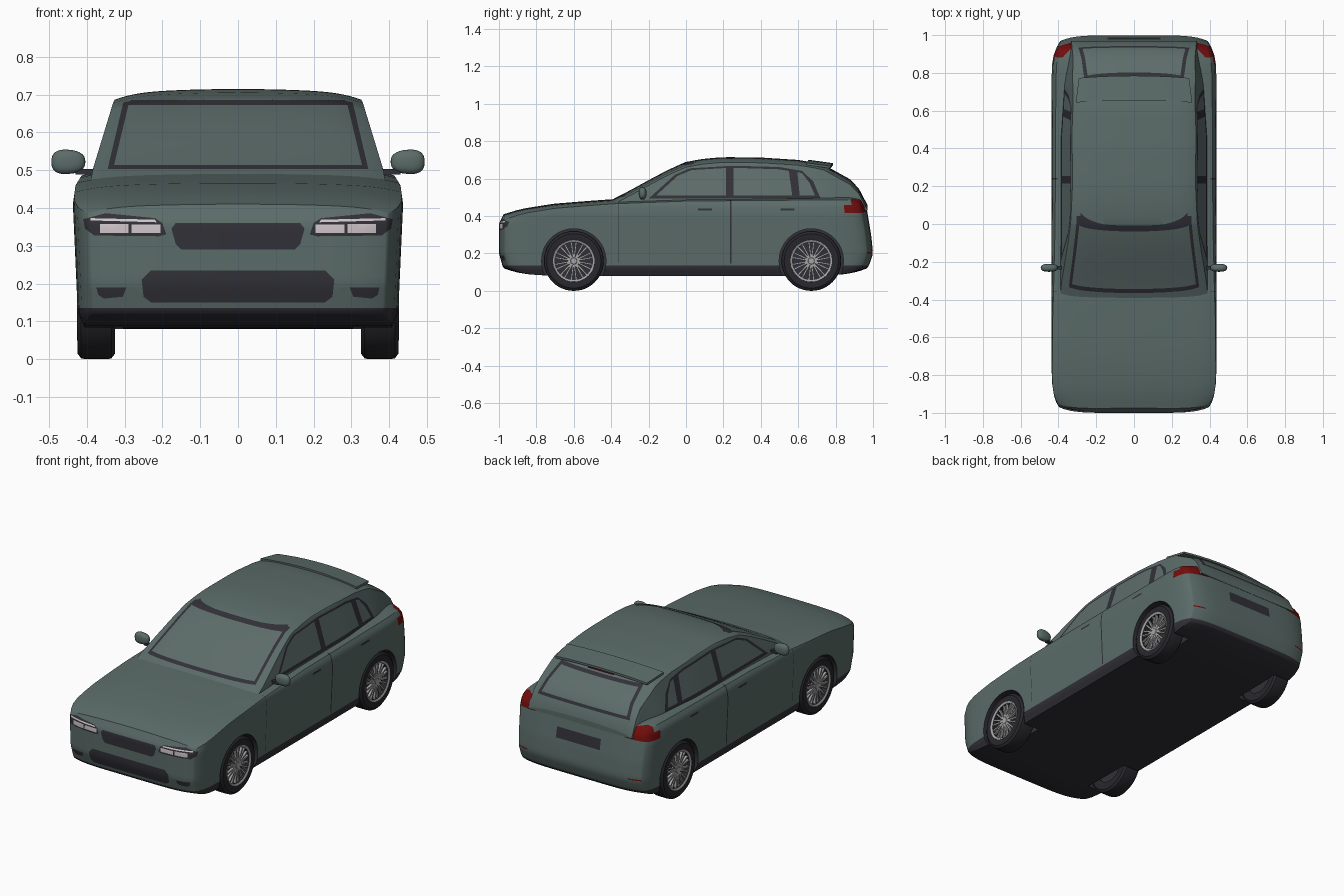
import bpy, bmesh
from math import pi, sin, radians
from mathutils import Vector, Matrix

old = bpy.data.objects.get("Cube")
if old:
    bpy.data.objects.remove(old, do_unlink=True)

COLOURS = {
    "body_paint": (0.105, 0.150, 0.140),
    "window_glass": (0.110, 0.152, 0.143),
    "dark_trim": (0.030, 0.030, 0.038),
    "tyre_rubber": (0.021, 0.021, 0.026),
    "silver": (0.38, 0.38, 0.38),
    "lamp_white": (0.62, 0.56, 0.58),
    "lamp_red": (0.17, 0.004, 0.004),
}
MATS = []
for mat_name, rgb in COLOURS.items():
    m = bpy.data.materials.new(mat_name)
    m.use_nodes = True
    m.diffuse_color = (*rgb, 1)
    m.node_tree.nodes["Principled BSDF"].inputs["Base Color"].default_value = (*rgb, 1)
    MATS.append(m)
PAINT, GLASS, TRIM, TYRE, SILVER, WHITE, RED = range(len(MATS))


def curve(x, pts):
    """Piecewise linear profile."""
    if x <= pts[0][0]:
        return pts[0][1]
    for (a, p), (b, q) in zip(pts, pts[1:]):
        if x <= b:
            return p + (q - p) * (x - a) / (b - a)
    return pts[-1][1]


def block(shape, cuts=23):
    """Gridded cube whose points are moved by a shape function."""
    bm = bmesh.new()
    bmesh.ops.create_cube(bm, size=2)
    bmesh.ops.subdivide_edges(bm, edges=bm.edges[:], cuts=cuts, use_grid_fill=True)
    for v in bm.verts:
        v.co = shape(*v.co)
    return bm


def paint(bm, outline, axis, sign, mat, limit=0.15):
    """Cut a convex outline into the faces looking along an axis and colour it."""
    bm.normal_update()
    a, b = [i for i in range(3) if i != axis]
    lo = [min(p[i] for p in outline) for i in (0, 1)]
    hi = [max(p[i] for p in outline) for i in (0, 1)]
    faces = []
    for f in bm.faces:
        if f.normal[axis] * sign > limit:
            box = [[v.co[i] for v in f.verts] for i in (a, b)]
            if all(max(box[i]) > lo[i] and min(box[i]) < hi[i] for i in (0, 1)):
                faces.append(f)
    mid = [sum(p[i] for p in outline) / len(outline) for i in (0, 1)]
    for p, q in zip(outline, outline[1:] + outline[:1]):
        n, co = Vector(), Vector()
        n[a], n[b] = p[1] - q[1], q[0] - p[0]
        co[a], co[b] = p
        if n[a] * (mid[0] - p[0]) + n[b] * (mid[1] - p[1]) < 0:
            n.negate()
        edges = {e for f in faces for e in f.edges}
        verts = {v for f in faces for v in f.verts}
        cut = bmesh.ops.bisect_plane(bm, geom=faces + list(edges) + list(verts), dist=1e-5,
                                     plane_co=co, plane_no=n)["geom"]
        faces = [f for f in cut if isinstance(f, bmesh.types.BMFace)
                 and (f.calc_center_median() - co).dot(n) > 0]
    for f in faces:
        f.material_index = mat


def rect(x0, x1, z0, z1):
    return [(x0, z0), (x1, z0), (x1, z1), (x0, z1)]


def paint_pair(bm, outline, axis, sign, mat):
    """Paint an outline and its mirror image across the car's centre."""
    for s in (1, -1):
        paint(bm, [(s * x, z) for x, z in outline], axis, sign, mat)


def smooth(obj):
    bpy.ops.object.select_all(action='DESELECT')
    obj.select_set(True)
    bpy.context.view_layer.objects.active = obj
    bpy.ops.object.shade_smooth_by_angle(angle=radians(35))


def make(name, bm, mat=None):
    if mat is not None:
        for f in bm.faces:
            f.material_index = mat
    bmesh.ops.recalc_face_normals(bm, faces=bm.faces[:])
    mesh = bpy.data.meshes.new(name)
    bm.to_mesh(mesh)
    bm.free()
    for m in MATS:
        mesh.materials.append(m)
    obj = bpy.data.objects.new(name, mesh)
    bpy.context.collection.objects.link(obj)
    smooth(obj)
    return obj


def box(bm, size, matrix):
    return bmesh.ops.create_cube(bm, size=1, matrix=matrix @ Matrix.Diagonal((*size, 1)))


# Lower body
DECK = [(-1, .41), (-.9, .437), (-.7, .467), (-.4, .49), (0, .505), (.6, .51), (.9, .512), (1, .50)]
SIDE = [(.08, .405), (.12, .424), (.3, .432), (.41, .437), (.46, .43), (.5, .405)]
NOSE = [(.08, .06), (.13, .02), (.2, 0), (.36, 0), (.42, .03)]
TAIL = [(.08, .06), (.14, .02), (.2, 0), (.3, .01), (.45, .035), (.5, .06)]


def lower_shape(u, v, w):
    u, v, w = (sin(t * pi / 2) for t in (u, v, w))
    top = curve(v, DECK) - .01 * u * u - .015 * u ** 8
    low = .08 + .04 * abs(v) ** 10
    z = low + (top - low) * (w + 1) / 2
    inset = curve(z, NOSE if v < 0 else TAIL) + .03 * u ** 6
    y = v - (1 if v > 0 else -1) * abs(v) ** 8 * inset
    return u * curve(z, SIDE) * (1 - .09 * abs(v) ** 16), y, z


bm = block(lower_shape)
bmesh.ops.bisect_plane(bm, geom=bm.verts[:] + bm.edges[:] + bm.faces[:],
                       plane_co=(0, 0, .135), plane_no=(0, 0, 1))
for f in bm.faces:
    f.material_index = TRIM if f.calc_center_median().z < .135 else PAINT
# Grilles and fog recesses
paint(bm, [(-.165, .36), (.165, .36), (.176, .345), (.165, .305), (.15, .29),
           (-.15, .29), (-.165, .305), (-.176, .345)], 1, -1, TRIM)
paint(bm, [(-.23, .235), (.23, .235), (.255, .21), (.25, .165), (.23, .15),
           (-.23, .15), (-.25, .165), (-.255, .21)], 1, -1, TRIM)
paint_pair(bm, [(.295, .19), (.375, .19), (.37, .17), (.355, .16), (.305, .165)], 1, -1, TRIM)
# Headlamps
paint_pair(bm, [(.19, .33), (.2, .36), (.22, .373), (.35, .386), (.41, .37),
                (.405, .345), (.38, .327), (.21, .325)], 1, -1, TRIM)
for lamp in (rect(.205, .282, .334, .356), rect(.29, .365, .334, .358),
             [(.215, .362), (.39, .367), (.39, .373), (.22, .369)]):
    paint_pair(bm, lamp, 1, -1, WHITE)
# Tail lamps, reflectors and number plate recess
paint_pair(bm, [(.27, .485), (.44, .495), (.44, .415), (.28, .425)], 1, 1, RED)
paint_pair(bm, rect(.32, .39, .2, .207), 1, 1, RED)
paint(bm, rect(-.14, .14, .32, .38), 1, 1, TRIM)
# Door seams, handles and wraparound lamps
for s in (1, -1):
    paint(bm, rect(.236, .244, .145, .485), 0, s, TRIM)
    paint(bm, rect(-.361, -.358, .15, .47), 0, s, TRIM)
    for y in (.065, .505):
        paint(bm, rect(y, y + .075, .43, .441), 0, s, TRIM)
    paint(bm, [(.915, .485), (.99, .485), (.99, .425), (.93, .425)], 0, s, RED)
lower_body = make("lower_body", bm)

# Wheel arches
WHEEL_Y, WHEEL_Z = (-.6, .67), .16
bm = bmesh.new()
for y in WHEEL_Y:
    for s in (1, -1):
        bmesh.ops.create_cone(bm, cap_ends=True, segments=48, radius1=.172, radius2=.172, depth=.3,
                              matrix=Matrix.Translation((s * .455, y, WHEEL_Z))
                              @ Matrix.Rotation(pi / 2, 4, 'Y'))
cutter = make("arch_cutter", bm, TRIM)
cutter.hide_render = True
mod = lower_body.modifiers.new("arches", 'BOOLEAN')
mod.operation, mod.solver, mod.object = 'DIFFERENCE', 'EXACT', cutter
bpy.context.view_layer.objects.active = lower_body
bpy.ops.object.modifier_apply(modifier=mod.name)
bpy.data.objects.remove(cutter, do_unlink=True)
smooth(lower_body)

# Cabin
ROOF = [(-.42, .475), (-.3, .537), (-.2, .592), (-.1, .645), (0, .69), (.1, .707), (.2, .715),
        (.4, .713), (.6, .70), (.73, .678), (.79, .645), (.88, .595), (.94, .53), (.97, .46)]
PILLAR = [(.44, .395), (.5, .385), (.68, .33), (.7, .318)]
TAPER = [(.45, 1), (.75, .95), (.97, .84)]


def cabin_shape(u, v, w):
    u, w = sin(u * pi / 2), sin(w * pi / 2)
    y = .275 + .695 * v
    top = curve(y, ROOF) - .012 * u * u - .016 * u ** 8
    z = .43 + (top - .43) * (w + 1) / 2
    return u * curve(z, PILLAR) * curve(y, TAPER), y, z


def trapezoid(low, high, z0, z1):
    return [(-low, z0), (low, z0), (high, z1), (-high, z1)]


bm = block(cabin_shape, 29)
paint(bm, trapezoid(.345, .302, .503, .686), 1, -1, TRIM)
paint(bm, trapezoid(.328, .290, .514, .672), 1, -1, GLASS)
paint(bm, trapezoid(.295, .262, .513, .65), 1, 1, TRIM)
paint(bm, trapezoid(.273, .246, .528, .638), 1, 1, GLASS)
for s in (1, -1):
    paint(bm, [(-.2, .493), (-.06, .62), (.02, .655), (.25, .669), (.5, .662),
               (.62, .642), (.68, .585), (.72, .493)], 0, s, TRIM)
    for pane in ([(-.16, .51), (-.045, .615), (.03, .646), (.215, .657), (.215, .51)],
                 [(.255, .51), (.255, .658), (.5, .65), (.55, .641), (.568, .51)],
                 [(.608, .51), (.595, .635), (.622, .628), (.662, .575), (.69, .51)]):
        paint(bm, pane, 0, s, GLASS)
make("cabin", bm)

# Roof spoiler and high brake lamp
make("spoiler", block(lambda u, v, w: (
    u * (.3 - .008 * v), .72 + .065 * v - .012 * u * u,
    .686 - .009 * v - .016 * u * u + .006 * w), 9), PAINT)
bm = bmesh.new()
box(bm, (.16, .012, .008), Matrix.Translation((0, .772, .664)))
make("high_brake_lamp", bm, RED)

# Door mirrors
for side, s in (("left", 1), ("right", -1)):
    bm = bmesh.new()
    bmesh.ops.create_uvsphere(bm, u_segments=24, v_segments=16, radius=1)
    for v in bm.verts:
        x, y, z = (abs(c) ** .8 * (1 if c > 0 else -1) for c in v.co)
        v.co = (s * (.449 + .045 * x), -.232 + .021 * y, .522 + (.032 + .003 * x) * z)
    make(side + "_mirror", bm, PAINT)
    bm = bmesh.new()
    box(bm, (.06, .02, .014), Matrix.Translation((s * .4, -.232, .496)))
    make(side + "_mirror_arm", bm, TRIM)


# Wheels
def lathe(bm, profile, mat):
    verts = [bm.verts.new((x, 0, r)) for x, r in profile]
    edges = [bm.edges.new(pair) for pair in zip(verts, verts[1:])]
    before = set(bm.faces)
    bmesh.ops.spin(bm, geom=verts + edges, cent=(0, 0, 0), axis=(1, 0, 0),
                   angle=2 * pi, steps=48, use_merge=True)
    for f in set(bm.faces) - before:
        f.material_index = mat


bm = bmesh.new()
lathe(bm, [(-.046, .1), (-.05, .112), (-.05, .145), (-.04, .158), (-.03, .16),
           (.03, .16), (.04, .158), (.05, .145), (.05, .112), (.046, .1), (-.046, .1)], TYRE)
lathe(bm, [(.02, .102), (.046, .1), (.05, .105), (.051, .111), (.047, .114)], SILVER)
lathe(bm, [(.012, .004), (.012, .103)], TRIM)
lathe(bm, [(-.04, .004), (-.04, .103)], TRIM)
lathe(bm, [(.015, .022), (.04, .022), (.045, .016), (.045, .001)], SILVER)
for i in range(10):
    for tilt in (-.13, .13):
        turn = Matrix.Rotation(i * pi / 5 + tilt, 4, 'X')
        spoke = box(bm, (.014, .009, .09), turn @ Matrix.Translation((.036, 0, .06)))
        for f in {f for v in spoke["verts"] for f in v.link_faces}:
            f.material_index = SILVER
first = make("wheel_front_left", bm)
for end, y in zip(("front", "rear"), WHEEL_Y):
    for side, s in (("left", 1), ("right", -1)):
        name = f"wheel_{end}_{side}"
        wheel = first
        if name != first.name:
            wheel = bpy.data.objects.new(name, first.data)
            bpy.context.collection.objects.link(wheel)
        wheel.location = (s * .375, y, WHEEL_Z)
        wheel.rotation_euler.z = 0 if s > 0 else pi
